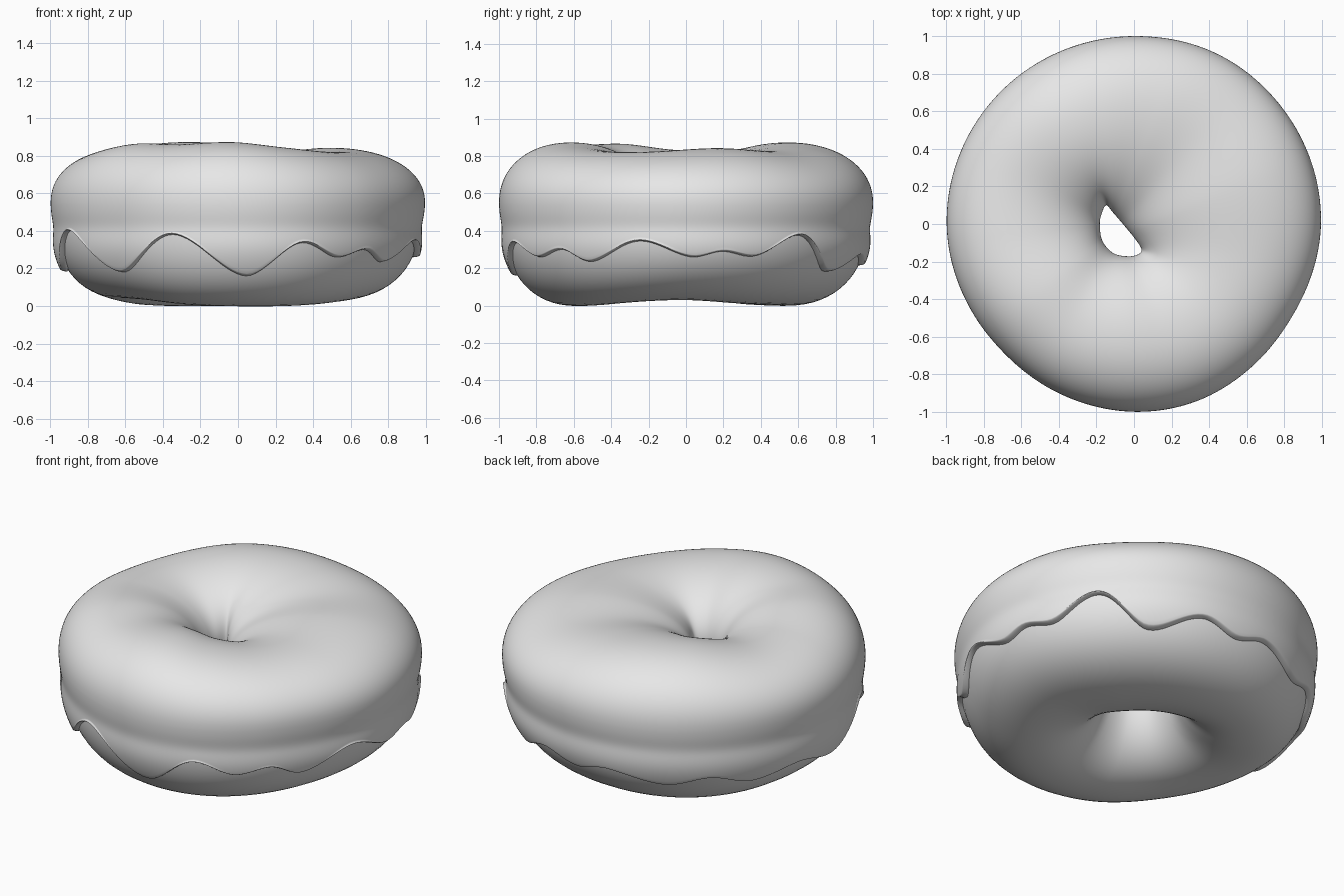
import bpy, math
from mathutils import Vector

if "Cube" in bpy.data.objects:
    bpy.data.objects.remove(bpy.data.objects["Cube"])

N = 224  # steps around the ring


def wave(keys):
    """Smooth periodic function through (degrees, value) pairs."""
    n = len(keys)

    def key(i):
        return keys[i % n][0] + 360 * (i // n), keys[i % n][1]

    def f(deg):
        deg = deg % 360
        if deg < keys[0][0]:
            deg += 360
        i = max(k for k in range(n) if keys[k][0] <= deg)
        (a0, v0), (a1, v1), (a2, v2), (a3, v3) = [key(i + k) for k in (-1, 0, 1, 2)]
        h = a2 - a1
        t = (deg - a1) / h
        m1 = (v2 - v0) / (a2 - a0) * h
        m2 = (v3 - v1) / (a3 - a1) * h
        return ((2*t**3 - 3*t*t + 1) * v1 + (t**3 - 2*t*t + t) * m1
                + (3*t*t - 2*t**3) * v2 + (t**3 - t*t) * m2)
    return f


# Irregular outline, top, underside and icing edge around the ring
outline = wave([(0, .995), (40, 1.003), (65, 1.008), (90, 1.0), (140, 1.0), (180, .997),
                (210, .98), (225, .975), (245, .985), (272, 1.0), (290, 1.0), (310, .985),
                (330, .975)])
top = wave([(20, .842), (50, .828), (75, .85), (100, .87), (125, .868), (160, .825),
            (185, .832), (215, .865), (240, .86), (270, .872), (295, .845), (320, .823),
            (345, .823)])
under = wave([(0, .03), (40, .01), (90, 0), (140, .005), (180, .04), (215, .035),
              (250, .005), (300, 0)])
edge = wave([(2, .26), (12, .29), (23, .265), (39, .375), (54, .185), (73, .27), (86, .215),
             (98, .255), (118, .19), (133, .24), (147, .185), (165, .24), (185, .19),
             (202, .40), (227, .18), (249, .38), (273, .16), (290, .335), (304, .26),
             (316, .30), (327, .235), (345, .345)])
# Teardrop hole: position for each direction around the ring
HOLE = [(0, .01, -.085), (45, -.055, -.005), (90, -.115, .065), (120, -.148, .10),
        (150, -.172, .055), (180, -.182, 0), (215, -.168, -.09), (250, -.11, -.155),
        (285, -.03, -.172), (315, .025, -.16), (335, .04, -.135)]
hole_x = wave([(a, x) for a, x, y in HOLE])
hole_y = wave([(a, y) for a, x, y in HOLE])


def place(deg, r, z):
    """Map nominal profile radius (0.14 inner to 1.0 outer) to the irregular ring."""
    a = math.radians(deg)
    outer = Vector((math.cos(a), math.sin(a), 0)) * outline(deg)
    p = Vector((hole_x(deg), hole_y(deg), 0)).lerp(outer, (r - .14) / .86)
    return (p.x, p.y, z)


E = 2.22  # roundness of the outer dough


def dough_r(z):
    return .57 + .40 * max(0, 1 - (abs(z - .43) / .43) ** E) ** (1 / E)


def arch(p, inset, base, height):
    """Upper half of the cross-section, with a fuller outer shoulder."""
    c, s = math.cos(p), math.sin(p)
    if c > 0:
        q = 2 / 2.15
        return .60 + (.40 - inset) * c ** q, base + height * s ** q
    return .60 + (.46 - inset) * c, base + height * s


def dough_section(deg):
    pts = []
    # rounded underside, inner to outer
    for k in range(33):
        p = math.pi * (1 + k / 32)
        c, s = math.cos(p), math.sin(p)
        e = 2 / (E if c > 0 else 2.1)
        pts.append((.57 + .40 * math.copysign(abs(c) ** e, c),
                    .43 - (.43 - under(deg)) * abs(s) ** e))
    # upper half, just under the icing
    for k in range(33):
        pts.append(arch(math.pi * k / 32, .033, .54, top(deg) - .575))
    return [place(deg, r, z) for r, z in pts]


def icing_section(deg):
    ze = edge(deg)
    sec = []
    # rolled lip at the lower edge
    for k in range(6):
        a = -math.pi / 2 * (1 - k / 6)
        z = ze + .012 * (1 + math.sin(a))
        sec.append((dough_r(z) - .004 + .032 * math.cos(a), z))
    # skirt with a soft crease where it meets the upper bulge
    for k in range(20):
        z = ze + .012 + (.55 - ze - .012) * k / 20
        g = .028 - .014 * math.exp(-((z - .43) / .09) ** 2)
        t = max(0, min(1, (z - .39) / .16))
        t = t * t * (3 - 2 * t)
        sec.append(((dough_r(z) + g) * (1 - t) + t, z))
    # bulging top
    for k in range(49):
        sec.append(arch(math.pi * k / 48, 0, .55, top(deg) - .55))
    # inner edge inside the hole, then back just under the dough surface
    sec += [(.141, .48), (.146, .43), (.155, .41), (.18, .41), (.185, .53)]
    for k in range(1, 32):
        sec.append(arch(math.pi * (1 - k / 32), .043, .54, top(deg) - .585))
    sec += [(.955, .53), (.958, .43), (dough_r(ze) - .01, ze + .01)]
    return [place(deg, r, z) for r, z in sec]


def ring(name, section, mat):
    rows = [section(360 * i / N) for i in range(N)]
    m = len(rows[0])
    verts = [v for row in rows for v in row]
    faces = [(i * m + j, (i + 1) % N * m + j, (i + 1) % N * m + (j + 1) % m,
              i * m + (j + 1) % m) for i in range(N) for j in range(m)]
    me = bpy.data.meshes.new(name)
    me.from_pydata(verts, [], faces)
    me.update()
    me.materials.append(mat)
    ob = bpy.data.objects.new(name, me)
    bpy.context.collection.objects.link(ob)
    for p in me.polygons:
        p.use_smooth = True
    return ob


grey = bpy.data.materials.new("plain grey")
grey.diffuse_color = (.8, .8, .8, 1)
grey.use_nodes = True
grey.node_tree.nodes["Principled BSDF"].inputs["Base Color"].default_value = grey.diffuse_color

ring("dough", dough_section, grey)
ring("icing", icing_section, grey)
